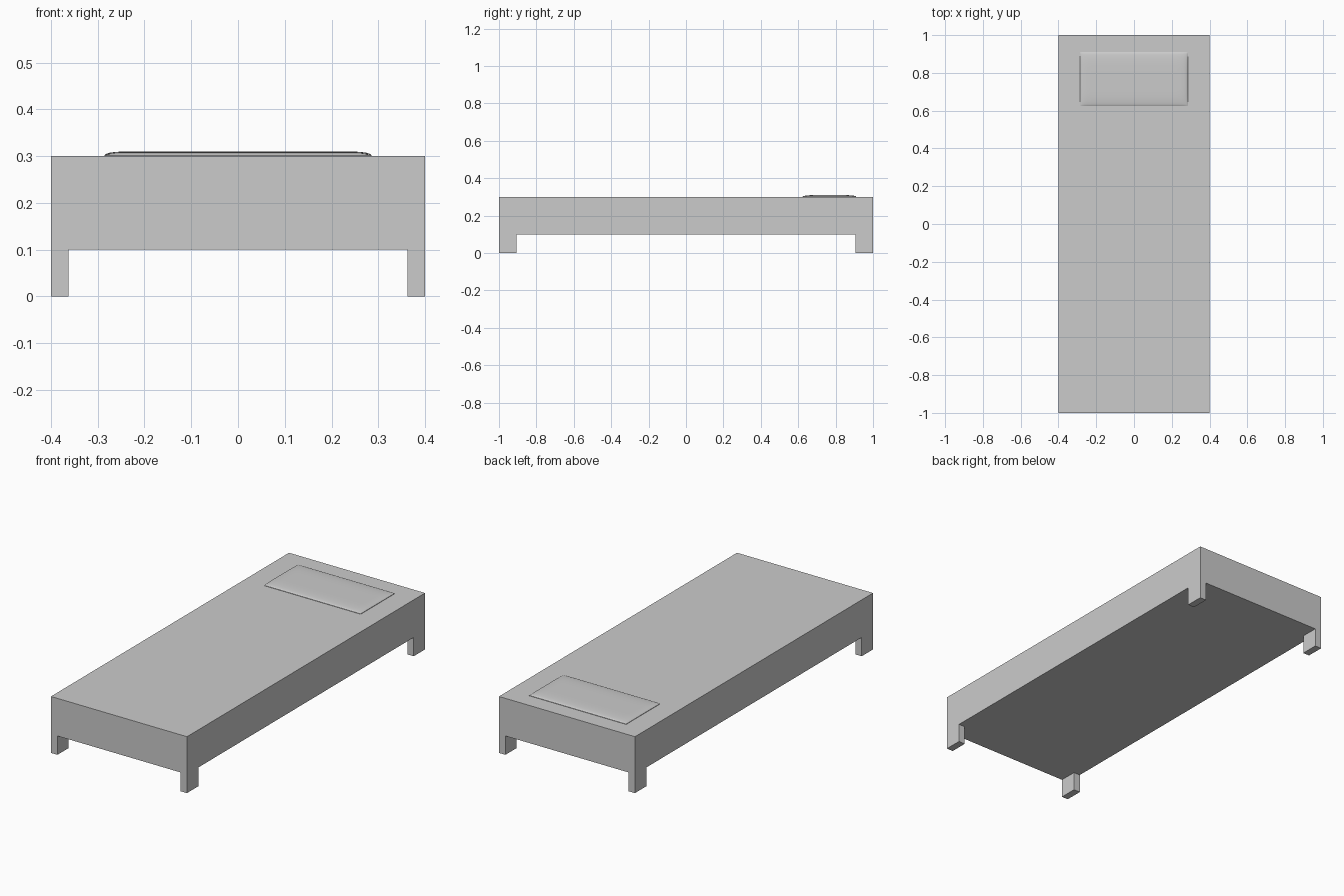
import bpy, bmesh, math

if "Cube" in bpy.data.objects:
    bpy.data.objects.remove(bpy.data.objects["Cube"])


def make_object(name, bm):
    bmesh.ops.recalc_face_normals(bm, faces=bm.faces[:])
    mesh = bpy.data.meshes.new(name)
    bm.to_mesh(mesh)
    bm.free()
    obj = bpy.data.objects.new(name, mesh)
    bpy.context.collection.objects.link(obj)
    return obj


# Bed base: one slab whose four bottom corners are extruded into flush legs
HX, HY, TOP, UNDER = 0.4, 1.0, 0.3, 0.1
LEG_X, LEG_Y = 0.362, 0.905
bm = bmesh.new()
bmesh.ops.create_cube(bm, size=1)
for v in bm.verts:
    v.co = (v.co.x * 2 * HX, v.co.y * 2 * HY, TOP if v.co.z > 0 else UNDER)
for axis, d in ((0, LEG_X), (1, LEG_Y)):
    for s in (-1, 1):
        co, no = [0, 0, 0], [0, 0, 0]
        co[axis], no[axis] = s * d, 1
        bmesh.ops.bisect_plane(bm, geom=bm.verts[:] + bm.edges[:] + bm.faces[:],
                               plane_co=co, plane_no=no)
bm.normal_update()
corners = []
for f in bm.faces:
    c = f.calc_center_median()
    if f.normal.z < -0.9 and abs(c.x) > LEG_X and abs(c.y) > LEG_Y:
        corners.append(f)
for f in corners:
    foot = bmesh.ops.extrude_discrete_faces(bm, faces=[f])["faces"][0]
    for v in foot.verts:
        v.co.z = 0
make_object("bed_base", bm)

# Pillow: softly domed rectangle, partly sunk into the mattress
PX, PY, CY = 0.285, 0.143, 0.767
EDGE_Z, RISE = 0.302, 0.008


def falloff(distance, width):
    t = min(max(distance / width, 0), 1)
    return math.sqrt(max(0, 1 - (1 - t) ** 2))


bm = bmesh.new()
bmesh.ops.create_grid(bm, x_segments=24, y_segments=16, size=1)
for v in bm.verts:
    # Sine spacing packs rows toward the curved edges
    x = PX * math.sin(v.co.x * math.pi / 2)
    y = PY * math.sin(v.co.y * math.pi / 2)
    lift = falloff(PX - abs(x), 0.04) * falloff(PY - abs(y), 0.08)
    v.co = (x, CY + y, EDGE_Z + RISE * lift)
rim = [e for e in bm.edges if e.is_boundary]
skirt = bmesh.ops.extrude_edge_only(bm, edges=rim)["geom"]
for g in skirt:
    if isinstance(g, bmesh.types.BMVert):
        g.co.z = 0.297
bmesh.ops.holes_fill(bm, edges=[e for e in bm.edges if e.is_boundary], sides=0)
pillow = make_object("pillow", bm)
bpy.context.view_layer.objects.active = pillow
pillow.select_set(True)
bpy.ops.object.shade_smooth_by_angle(angle=math.radians(30))
